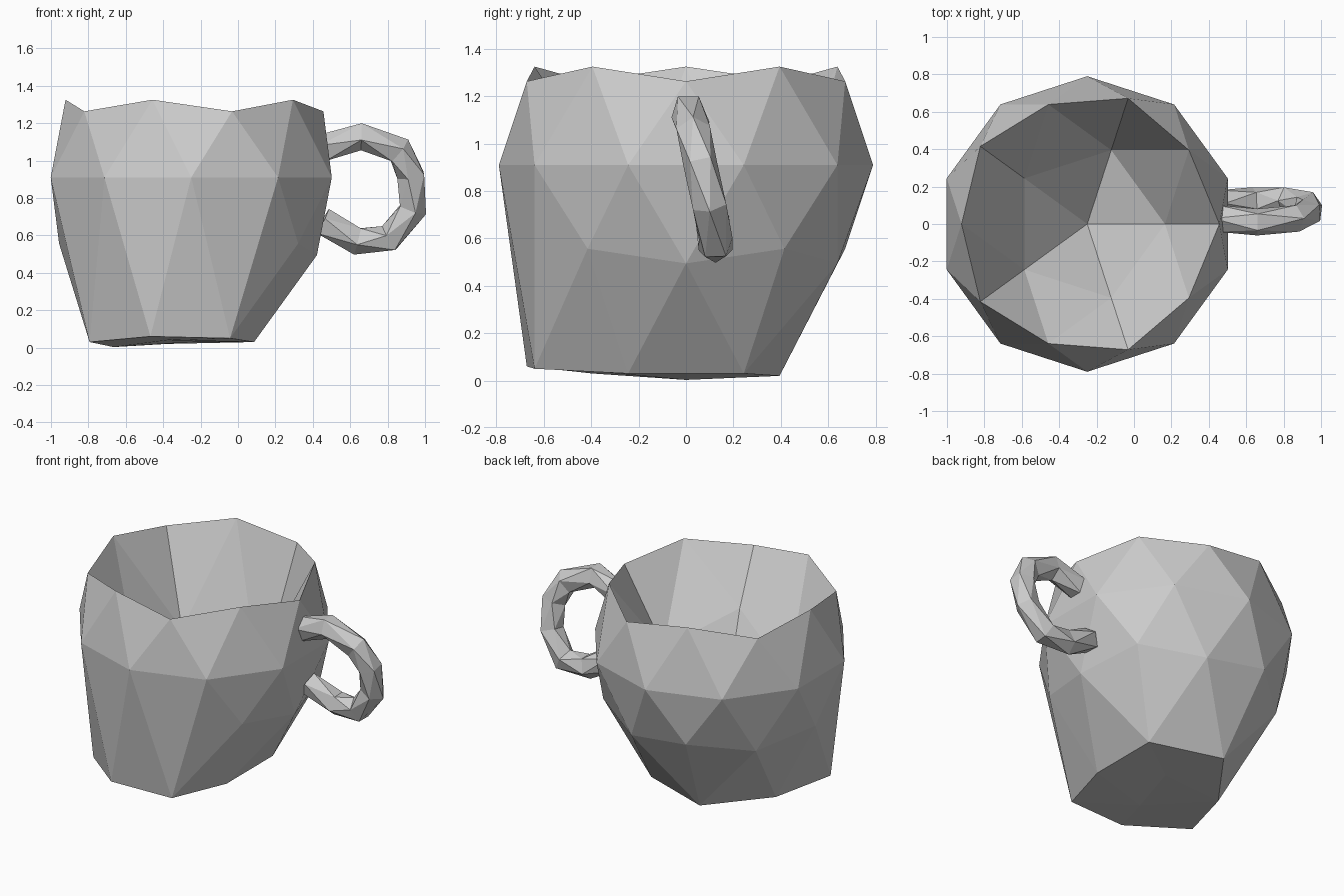
import bpy, bmesh, math
from mathutils import Vector

if "Cube" in bpy.data.objects:
    bpy.data.objects.remove(bpy.data.objects["Cube"])

R, CX, CZ = 0.79, -0.25, 0.91


def add_object(name, bm):
    mesh = bpy.data.meshes.new(name)
    bm.to_mesh(mesh)
    bm.free()
    obj = bpy.data.objects.new(name, mesh)
    bpy.context.collection.objects.link(obj)
    return obj


# Cup: icosphere with its cap pushed inward as the cavity and its base flattened
cavity_depth = {0: 0.78, 72: 0.40, 144: 0.70, 216: 0.70, 288: 0.97}
base_height = {36: 0.03, 108: 0.02, 180: 0.003, 252: 0.04, 324: 0.03}
front_foot = {216: 0.03, 252: 0.06, 288: 0.05}
bm = bmesh.new()
bmesh.ops.create_icosphere(bm, subdivisions=2, radius=1.0)
for v in bm.verts:
    h = v.co.z
    angle = round(math.degrees(math.atan2(v.co.y, v.co.x))) % 360
    x, y, z = v.co.x * R + CX, v.co.y * R, h * R + CZ
    if h > 0.95:
        z = 0.25
    elif h > 0.7:
        z = cavity_depth[angle]
    elif h < -0.95:
        z = 0.03
    elif h < -0.7:
        z = base_height[angle]
    elif h < -0.3 and angle in front_foot:
        z = front_foot[angle]
    v.co = (x, y, z)
add_object("cup", bm)

# Handle: faceted tube swept along a leaning loop, ends buried in the cup wall
path = [Vector(p) for p in (
    (0.45, 0.03, 1.06), (0.66, 0.01, 1.135), (0.86, 0.03, 1.05),
    (0.93, 0.06, 0.92), (0.93, 0.10, 0.74), (0.81, 0.125, 0.58),
    (0.64, 0.125, 0.575), (0.45, 0.11, 0.67))]
SIDES = 5
bm = bmesh.new()
rings = []
for i, p in enumerate(path):
    a, b = path[max(i - 1, 0)], path[min(i + 1, len(path) - 1)]
    tangent = (b - a).normalized()
    out = Vector((0, 1, 0)).cross(tangent).normalized()
    side = tangent.cross(out)
    if out.dot(p - Vector((0.66, 0.07, 0.85))) < 0:
        out = -out
    twist = math.pi / SIDES * (i % 2)
    ring = []
    for k in range(SIDES):
        t = 2 * math.pi * k / SIDES + twist
        ring.append(bm.verts.new(p + out * 0.08 * math.cos(t) + side * 0.075 * math.sin(t)))
    rings.append(ring)
for i in range(len(rings) - 1):
    r, s = rings[i], rings[i + 1]
    for k in range(SIDES):
        n = (k + 1) % SIDES
        if i % 2 == 0:
            bm.faces.new((r[k], r[n], s[k]))
            bm.faces.new((r[n], s[n], s[k]))
        else:
            bm.faces.new((r[k], r[n], s[n]))
            bm.faces.new((r[k], s[n], s[k]))
bm.faces.new(rings[0])
bm.faces.new(rings[-1])
bmesh.ops.recalc_face_normals(bm, faces=bm.faces)
add_object("handle", bm)
